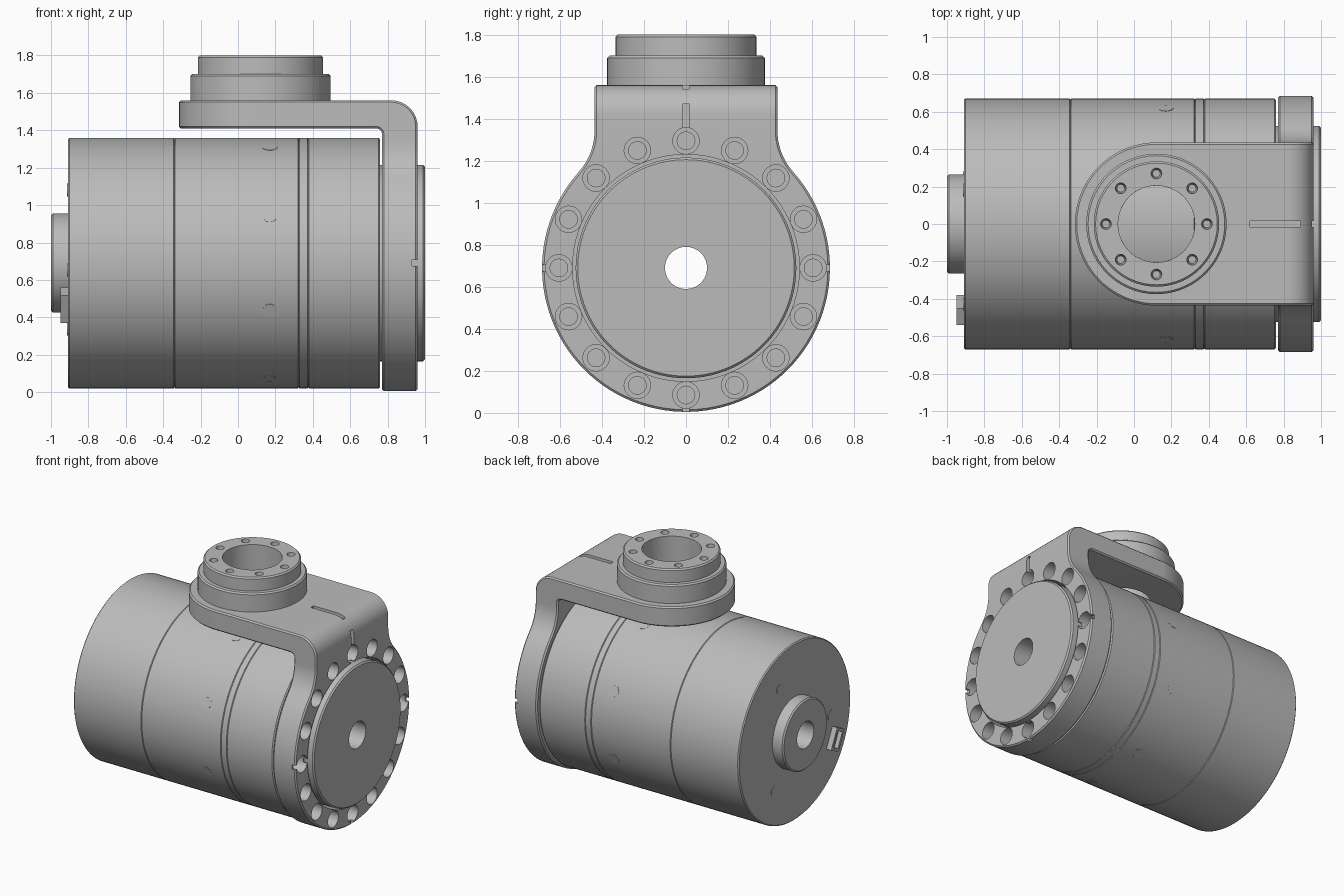
import bpy
from math import sin, cos, pi, radians, atan2, sqrt
from mathutils import Matrix, Vector

cube = bpy.data.objects.get("Cube")
if cube:
    bpy.data.objects.remove(cube, do_unlink=True)

grey = bpy.data.materials.new("machined grey")
grey.use_nodes = True
colour = (0.5, 0.5, 0.5, 1)
grey.diffuse_color = colour
grey.node_tree.nodes["Principled BSDF"].inputs["Base Color"].default_value = colour

AXIS_Z = 0.69      # height of the main cylinder axis
BOSS_X = 0.12      # x of the vertical output axis
ALONG_X = Matrix.Translation((0, 0, AXIS_Z)) @ Matrix.Rotation(pi / 2, 4, 'Y')
UPRIGHT = Matrix.Translation((BOSS_X, 0, 0))


def add(name, verts, faces):
    mesh = bpy.data.meshes.new(name)
    mesh.from_pydata(verts, [], faces)
    mesh.materials.append(grey)
    obj = bpy.data.objects.new(name, mesh)
    bpy.context.collection.objects.link(obj)
    return obj


def lathe(name, profile, frame, n=96):
    """Closed (distance along axis, radius) loop revolved into a ring solid."""
    m = len(profile)
    verts = [frame @ Vector((r * cos(2 * pi * i / n), r * sin(2 * pi * i / n), h))
             for i in range(n) for h, r in profile]
    faces = [(i * m + j, (i + 1) % n * m + j, (i + 1) % n * m + (j + 1) % m, i * m + (j + 1) % m)
             for i in range(n) for j in range(m)]
    return fix(add(name, verts, faces))


def prism(name, outline, low, high, place):
    """2D outline extruded from low to high; place maps (u, v, w) to xyz."""
    n = len(outline)
    verts = [place(u, v, w) for w in (low, high) for u, v in outline]
    faces = [tuple(range(n))[::-1], tuple(range(n, 2 * n))]
    faces += [(i, (i + 1) % n, n + (i + 1) % n, n + i) for i in range(n)]
    return fix(add(name, verts, faces))


def rod(name, frame, radius, low, high, n=24):
    outline = arc(0, 0, radius, 0, 2 * pi * (n - 1) / n, n)
    return prism(name, outline, low, high, lambda u, v, w: frame @ Vector((u, v, w)))


def box(name, centre, size, turn=0):
    frame = Matrix.Translation(centre) @ Matrix.Rotation(turn, 4, 'X')
    x, y, z = (s / 2 for s in size)
    return prism(name, [(-x, -y), (x, -y), (x, y), (-x, y)], -z, z,
                 lambda u, v, w: frame @ Vector((u, v, w)))


def fix(obj):
    import bmesh
    bm = bmesh.new()
    bm.from_mesh(obj.data)
    bmesh.ops.recalc_face_normals(bm, faces=bm.faces)
    bm.to_mesh(obj.data)
    bm.free()
    return obj


def arc(cx, cy, r, a, b, n=12):
    return [(cx + r * cos(a + (b - a) * i / (n - 1)), cy + r * sin(a + (b - a) * i / (n - 1)))
            for i in range(n)]


def bake(obj):
    bpy.context.view_layer.update()
    mesh = bpy.data.meshes.new_from_object(obj.evaluated_get(bpy.context.evaluated_depsgraph_get()))
    obj.modifiers.clear()
    obj.data = mesh


def boolean(obj, tools, operation='DIFFERENCE'):
    for tool in tools:
        mod = obj.modifiers.new("cut", 'BOOLEAN')
        mod.object, mod.operation, mod.solver = tool, operation, 'EXACT'
    bake(obj)
    for tool in tools:
        bpy.data.objects.remove(tool, do_unlink=True)


def radial(angle, r):
    return Matrix.Translation((0, r * cos(angle), AXIS_Z + r * sin(angle)))


# Motor housing with fine seams, hollow shaft and front hub
R = 0.67
profile = [(-1.0, 0.1), (-1.0, 0.255), (-0.99, 0.265), (-0.91, 0.265), (-0.91, R - 0.008), (-0.902, R)]
for seam in (-0.34, 0.325, 0.375):
    profile += [(seam - 0.004, R), (seam, R - 0.005), (seam + 0.004, R)]
profile += [(0.752, R), (0.76, R - 0.008), (0.76, 0.525), (0.99, 0.525), (1.0, 0.515), (1.0, 0.1)]
lathe("motor_housing", profile, ALONG_X, 128)

# Flush plugs around the housing and on its rear face
for i in range(8):
    turn = Matrix.Rotation(radians(22.5 + 45 * i), 4, 'X')
    frame = Matrix.Translation((0.17, 0, AXIS_Z)) @ turn
    rod("side_plug", frame, 0.04, R - 0.02, R + 0.001)
for i in range(3):
    a = radians(65 + 120 * i)
    rod("rear_plug", radial(a, 0.43) @ Matrix.Rotation(pi / 2, 4, 'Y'), 0.035, -0.913, -0.9)

# Rear connector with an open socket
turn = atan2(0.225, 0.46)
spot = (-0.925, -0.46, 0.465)
connector = box("rear_connector", spot, (0.05, 0.098, 0.163), turn)
boolean(connector, [box("socket", (-0.95, spot[1], spot[2]), (0.06, 0.06, 0.12), turn)])

# Bracket: side, end and plan outlines intersected
W, RF, FILLET = 0.435, 0.685, 0.3
side = ([(0.77, -0.1), (0.96, -0.1)] + arc(0.82, 1.42, 0.14, 0, pi / 2)
        + [(-0.4, 1.56), (-0.4, 1.41)] + arc(0.74, 1.38, 0.03, pi / 2, 0, 6))
fz = AXIS_Z + sqrt((RF + FILLET) ** 2 - (W + FILLET) ** 2)
low = atan2(fz - AXIS_Z, W + FILLET)
neck = arc(W + FILLET, fz, FILLET, pi + low, pi, 14)
end = (arc(0, AXIS_Z, RF, -pi - low, low, 80)[:-1] + neck + [(W, 1.7), (-W, 1.7)]
       + [(-y, z) for y, z in reversed(neck)][:-1])
plan = arc(BOSS_X, 0, W + 0.001, pi / 2, 3 * pi / 2, 40)
plan += [(0.7, -W - 0.001), (0.7, -0.8), (1.1, -0.8), (1.1, 0.8), (0.7, 0.8), (0.7, W + 0.001)]
bracket = prism("bracket", side, -0.8, 0.8, lambda u, v, w: (u, w, v))
boolean(bracket, [prism("end_shape", end, -0.6, 1.2, lambda u, v, w: (w, u, v)),
                  prism("plan_shape", plan, -0.3, 1.8, lambda u, v, w: (u, v, w))], 'INTERSECT')

# Softened bracket edges
bevel = bracket.modifiers.new("edges", 'BEVEL')
bevel.width, bevel.segments, bevel.angle_limit = 0.01, 1, radians(50)
bake(bracket)

# Bracket openings, bolt holes and alignment grooves
cuts = [rod("flange_bore", ALONG_X, 0.54, 0.5, 1.2, 96), rod("arm_bore", UPRIGHT, 0.205, 1.2, 1.7, 48)]
for i in range(4):
    a = i * pi / 2
    length = 0.27 if i == 1 else 0.2
    cuts.append(box("groove", radial(a, 0.51 + length / 2).translation + Vector((0.96, 0, 0)),
                    (0.06, length, 0.032), a))
cuts.append(box("arm_groove", (0.755, 0, 1.56), (0.27, 0.032, 0.06)))
for i in range(16):
    frame = radial(i * pi / 8, 0.605) @ Matrix.Rotation(pi / 2, 4, 'Y')
    cuts.append(rod("counterbore", frame, 0.063, 0.85, 1.1))
    cuts.append(rod("bolt_hole", frame, 0.042, 0.6, 1.1))
boolean(bracket, cuts)

# Stepped output flange with conical-bottomed bolt holes
output = lathe("output_flange", [(1.55, 0.205), (1.55, 0.375), (1.69, 0.375), (1.70, 0.365), (1.70, 0.335),
                                 (1.79, 0.335), (1.80, 0.325), (1.80, 0.205)], UPRIGHT)
holes = []
for i in range(8):
    a = i * pi / 4
    frame = Matrix.Translation((BOSS_X + 0.27 * cos(a), 0.27 * sin(a), 0))
    hole = rod("output_hole", frame, 0.04, 1.72, 1.9)
    for v in hole.data.vertices:          # taper the lower end
        if v.co.z < 1.8:
            v.co.xy = frame.translation.xy + (v.co.xy - frame.translation.xy) * 0.5
    holes.append(hole)
boolean(output, holes)

# Smooth curved walls while keeping edges crisp
for obj in bpy.context.collection.objects:
    if obj.type == 'MESH':
        bpy.ops.object.select_all(action='DESELECT')
        obj.select_set(True)
        bpy.context.view_layer.objects.active = obj
        bpy.ops.object.shade_smooth_by_angle(angle=radians(30))
